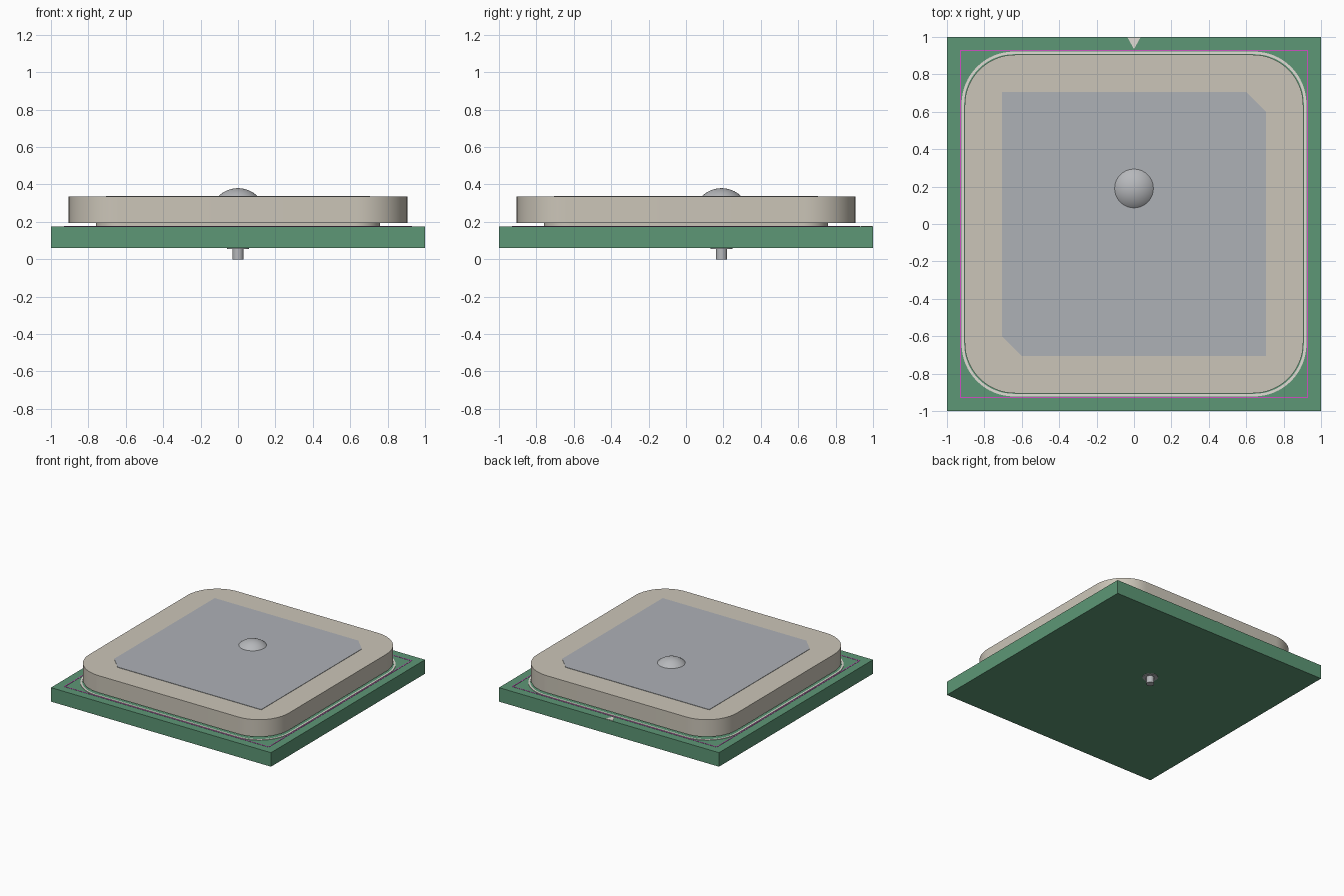
import bpy, bmesh, math

cube = bpy.data.objects.get("Cube")
if cube:
    bpy.data.objects.remove(cube, do_unlink=True)


def material(name, r, g, b):
    m = bpy.data.materials.new(name)
    m.use_nodes = True
    m.diffuse_color = (r, g, b, 1)
    m.node_tree.nodes["Principled BSDF"].inputs["Base Color"].default_value = (r, g, b, 1)
    return m


green = material("board_green", 0.11, 0.31, 0.18)
beige = material("ceramic_beige", 0.60, 0.56, 0.48)
silver = material("patch_silver", 0.42, 0.44, 0.47)
metal = material("solder_metal", 0.47, 0.48, 0.50)
white = material("print_white", 0.75, 0.72, 0.66)
magenta = material("outline_magenta", 0.62, 0.08, 0.55)


def finish(name, bm, mat, smooth=False):
    bmesh.ops.recalc_face_normals(bm, faces=bm.faces)
    mesh = bpy.data.meshes.new(name)
    bm.to_mesh(mesh)
    bm.free()
    mesh.materials.append(mat)
    ob = bpy.data.objects.new(name, mesh)
    bpy.context.collection.objects.link(ob)
    if smooth:
        bpy.ops.object.select_all(action="DESELECT")
        ob.select_set(True)
        bpy.context.view_layer.objects.active = ob
        bpy.ops.object.shade_smooth_by_angle(angle=math.radians(35))
    return ob


def rounded(half, radius, steps=16):
    """Outline of a square with rounded corners."""
    c = half - radius
    if radius == 0:
        steps = 0
    pts = []
    for q in range(4):
        mid = math.pi / 4 + q * math.pi / 2
        cx, cy = math.copysign(c, math.cos(mid)), math.copysign(c, math.sin(mid))
        for i in range(steps + 1):
            a = (q + i / max(steps, 1)) * math.pi / 2
            pts.append((cx + radius * math.cos(a), cy + radius * math.sin(a)))
    return pts


def plate(name, pts, z0, z1, mat, smooth=False):
    bm = bmesh.new()
    low = [bm.verts.new((x, y, z0)) for x, y in pts]
    high = [bm.verts.new((x, y, z1)) for x, y in pts]
    bm.faces.new(low)
    bm.faces.new(high)
    for i in range(len(pts)):
        j = (i + 1) % len(pts)
        bm.faces.new((low[i], low[j], high[j], high[i]))
    return finish(name, bm, mat, smooth)


def frame(name, outer, inner, z0, z1, mat):
    """Thin printed line between two matching outlines."""
    bm = bmesh.new()
    loops = [[bm.verts.new((x, y, z)) for x, y in pts]
             for pts, z in ((outer, z0), (outer, z1), (inner, z1), (inner, z0))]
    n = len(outer)
    for k in range(4):
        a, b = loops[k], loops[(k + 1) % 4]
        for i in range(n):
            j = (i + 1) % n
            bm.faces.new((a[i], a[j], b[j], b[i]))
    return finish(name, bm, mat)


def lathe(name, profile, x, y, mat, sides=32):
    """Turned part from (radius, height) points; zero radius closes it."""
    bm = bmesh.new()
    verts = [bm.verts.new((r, 0, z)) for r, z in profile]
    edges = [bm.edges.new(p) for p in zip(verts, verts[1:])]
    bmesh.ops.spin(bm, geom=verts + edges, cent=(0, 0, 0), axis=(0, 0, 1),
                   angle=math.tau, steps=sides, use_merge=True)
    bmesh.ops.remove_doubles(bm, verts=bm.verts, dist=1e-5)
    bmesh.ops.translate(bm, verts=bm.verts, vec=(x, y, 0))
    return finish(name, bm, mat, True)


# Heights of the stack
board_low, board_top = 0.06, 0.175
body_low, body_top = 0.195, 0.335
feed_y = 0.19

# Circuit board, adhesive pad and ceramic body
plate("circuit_board", rounded(1, 0), board_low, board_top, green)
plate("adhesive_pad", rounded(0.76, 0.14), board_top, body_low, beige, True)
plate("ceramic_body", rounded(0.905, 0.27), body_low, body_top, beige, True)

# Metal patch with two opposite clipped corners
p, k = 0.705, 0.6
plate("metal_patch", [(p, -p), (p, k), (k, p), (-p, p), (-p, -k), (-k, -p)],
      body_top, body_top + 0.003, silver)

# Printed lines and top edge marker
frame("body_outline", rounded(0.922, 0.28), rounded(0.908, 0.266),
      board_top, board_top + 0.004, white)
frame("courtyard_outline", rounded(0.931, 0), rounded(0.924, 0),
      board_top, board_top + 0.002, magenta)
plate("edge_marker", [(0, 0.935), (0.035, 0.998), (-0.035, 0.998)],
      board_top, board_top + 0.004, white)

# Feed: solder dome, pin and ring beneath the board
cap_r, cap_h = 0.107, 0.045
ball = (cap_r ** 2 + cap_h ** 2) / (2 * cap_h)
sweep = math.asin(cap_r / ball)
dome = [(ball * math.sin(sweep * i / 10),
         body_top + cap_h - ball + ball * math.cos(sweep * i / 10)) for i in range(11)]
lathe("solder_dome", dome + [(0, body_top)], 0, feed_y, metal)
lathe("feed_pin", [(0, 0), (0.03, 0), (0.03, board_top), (0, board_top)], 0, feed_y, metal)
lathe("solder_ring", [(0, board_low - 0.004), (0.058, board_low - 0.004),
                      (0.058, board_low), (0, board_low)], 0, feed_y, metal)
